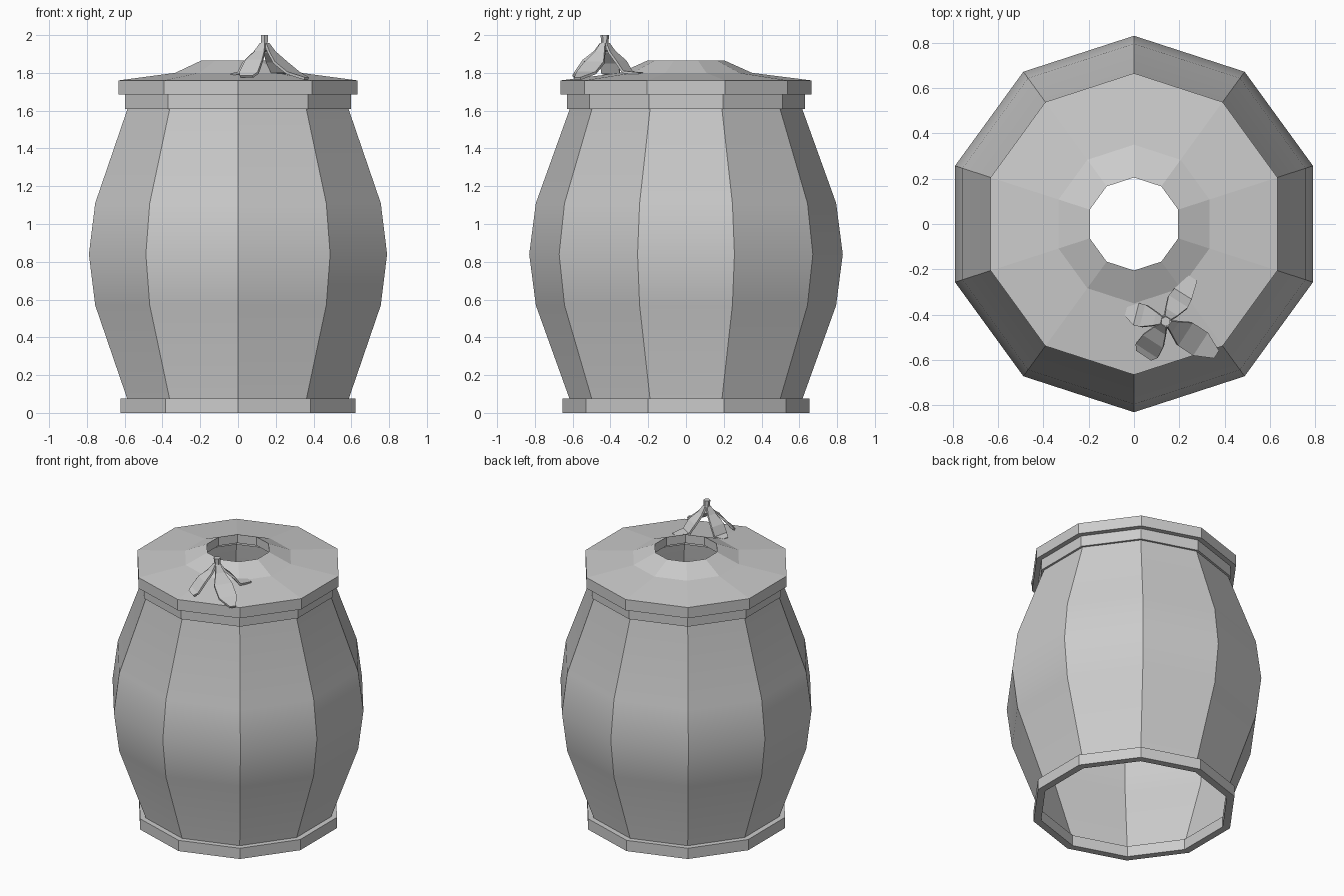
import bpy, bmesh
from math import sin, cos, pi, radians
from mathutils import Vector, Matrix

if "Cube" in bpy.data.objects:
    bpy.data.objects.remove(bpy.data.objects["Cube"])

SIDES = 10


def make_object(name, bm):
    bmesh.ops.recalc_face_normals(bm, faces=bm.faces)
    mesh = bpy.data.meshes.new(name)
    bm.to_mesh(mesh)
    bm.free()
    obj = bpy.data.objects.new(name, mesh)
    bpy.context.collection.objects.link(obj)
    return obj


def lathe(name, profile, sides=SIDES, center=(0, 0), closed=False, smooth=False):
    """Revolve (radius, z) points into a faceted shell with a corner facing front."""
    bm = bmesh.new()
    rings = [[bm.verts.new((center[0] + r * cos(pi / 2 + 2 * pi * i / sides),
                            center[1] + r * sin(pi / 2 + 2 * pi * i / sides), z))
              for i in range(sides)] for r, z in profile]
    pairs = list(zip(rings, rings[1:]))
    if closed:
        pairs.append((rings[-1], rings[0]))
    for a, b in pairs:
        for i in range(sides):
            j = (i + 1) % sides
            bm.faces.new((a[i], a[j], b[j], b[i]))
    obj = make_object(name, bm)
    if smooth:
        bpy.ops.object.select_all(action='DESELECT')
        obj.select_set(True)
        bpy.context.view_layer.objects.active = obj
        bpy.ops.object.shade_smooth_by_angle(angle=radians(30))
    return obj


# Bulging barrel wall, open at the bottom
lathe("barrel_body", [(0.615, 0.05), (0.615, 0.07), (0.795, 0.57), (0.83, 0.84),
                      (0.795, 1.11), (0.615, 1.61), (0.615, 1.64)], smooth=True)

# Hoops
lathe("bottom_hoop", [(0.605, 0), (0.655, 0), (0.655, 0.075), (0.605, 0.075)], closed=True)
lathe("top_hoop", [(0.60, 1.61), (0.63, 1.61), (0.63, 1.69), (0.60, 1.69)], closed=True)

# Lid with raised collar and central hole
lathe("lid", [(0.60, 1.685), (0.665, 1.685), (0.665, 1.76), (0.35, 1.80),
              (0.205, 1.865), (0.205, 1.805)])

# Fruit peel lying on the lid
PEEL = Vector((0.14, -0.43, 0))
stem = lathe("peel_stem", [(0.001, 2.0), (0.022, 2.0), (0.02, 1.96), (0.035, 1.92),
                           (0.001, 1.91)], sides=6, center=PEEL.xy)


def peel_strip(name, angle, rows):
    """A drooping strip; rows are (distance from stem, z, width)."""
    bm = bmesh.new()
    turn = Matrix.Translation(PEEL) @ Matrix.Rotation(radians(angle), 4, 'Z')
    lines = [[bm.verts.new(turn @ Vector((r, s * w / 2, z))) for s in (-1, 1)]
             for r, z, w in rows]
    for a, b in zip(lines, lines[1:]):
        bm.faces.new((a[0], b[0], b[1], a[1]))
    obj = make_object(name, bm)
    mod = obj.modifiers.new("thickness", 'SOLIDIFY')
    mod.thickness = 0.014
    mod.offset = 0
    return obj


upper = [(0.015, 1.955, 0.03), (0.045, 1.91, 0.06)]
peel_strip("peel_strip_front", -123, upper + [(0.10, 1.865, 0.105), (0.15, 1.80, 0.115),
                                              (0.175, 1.78, 0.08)])
peel_strip("peel_strip_right", -33, upper + [(0.10, 1.855, 0.12), (0.18, 1.80, 0.12),
                                             (0.265, 1.77, 0.04)])
peel_strip("peel_strip_left", 166, upper + [(0.10, 1.855, 0.10), (0.13, 1.80, 0.10),
                                            (0.18, 1.79, 0.04)])
peel_strip("peel_strip_back", 58, upper + [(0.10, 1.86, 0.10), (0.14, 1.805, 0.09),
                                           (0.225, 1.795, 0.045)])
